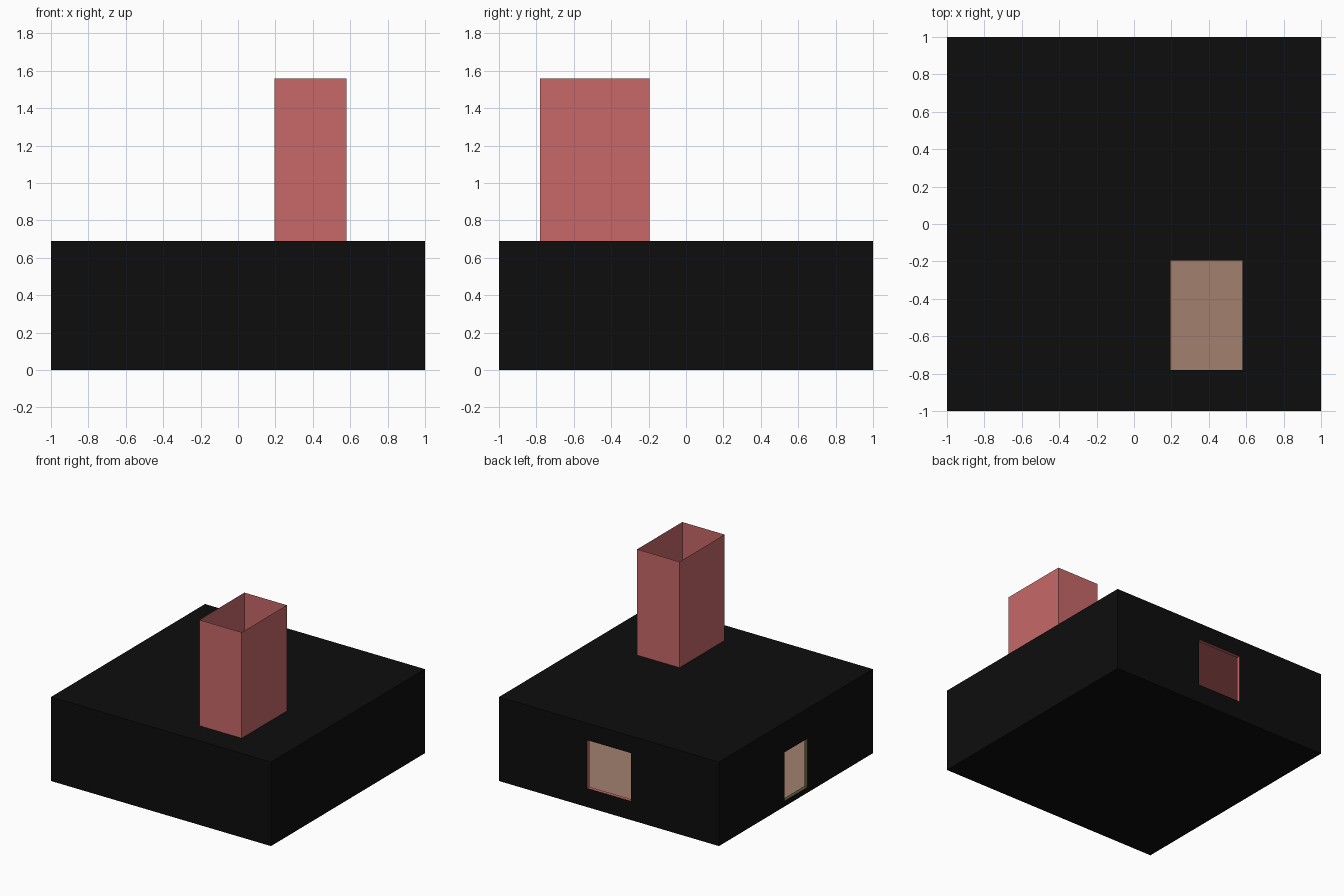
import bpy, bmesh

if "Cube" in bpy.data.objects:
    bpy.data.objects.remove(bpy.data.objects["Cube"])

H = 0.69      # block height
T = 0.03      # wall thickness


def material(name, rgb):
    m = bpy.data.materials.new(name)
    m.diffuse_color = (*rgb, 1)
    m.use_nodes = True
    m.node_tree.nodes["Principled BSDF"].inputs["Base Color"].default_value = m.diffuse_color
    return m


BLACK = material("black", (0.004, 0.004, 0.004))
PINK = material("pink", (0.58, 0.14, 0.14))
TAN = material("tan", (0.36, 0.22, 0.16))
OLIVE = material("olive", (0.10, 0.09, 0.03))


def box(name, lo, hi, mats, open_ends=False):
    """Axis-aligned box; a second material goes on the bottom face."""
    bm = bmesh.new()
    bmesh.ops.create_cube(bm, size=1)
    for v in bm.verts:
        v.co = [(a + b) / 2 + c * (b - a) for a, b, c in zip(lo, hi, v.co)]
    bm.normal_update()
    if open_ends:
        ends = [f for f in bm.faces if abs(f.normal.z) > 0.5]
        bmesh.ops.delete(bm, geom=ends, context='FACES_ONLY')
    if len(mats) > 1:
        for f in bm.faces:
            f.material_index = int(f.normal.z < -0.5)
    me = bpy.data.meshes.new(name)
    bm.to_mesh(me)
    bm.free()
    for m in mats:
        me.materials.append(m)
    ob = bpy.data.objects.new(name, me)
    bpy.context.collection.objects.link(ob)
    return ob


def cut(target, cutter):
    """Subtract the cutter, keep its materials on the cut faces, then drop it."""
    mod = target.modifiers.new("cut", 'BOOLEAN')
    mod.operation = 'DIFFERENCE'
    mod.solver = 'EXACT'
    mod.material_mode = 'TRANSFER'
    mod.object = cutter
    cutter.hide_render = True
    bpy.context.view_layer.objects.active = target
    bpy.ops.object.modifier_apply(modifier=mod.name)
    bpy.data.objects.remove(cutter)


# Black outer block, hollowed into a room with pink walls and tan floor
shell = box("house_shell", (-1, -1, 0), (1, 1, H), [BLACK])
cut(shell, box("room_cutter", (-1 + T, -1 + T, T), (1 - T, 1 - T, H - T), [PINK, TAN]))

# Window in the back wall, doorway in the left wall, skylight hole in the roof
cut(shell, box("window_cutter", (-0.2, 0.9, 0.155), (0.2, 1.1, 0.55), [PINK]))
cut(shell, box("door_cutter", (-1.1, -0.15, 0.045), (-0.9, 0.15, 0.445), [OLIVE]))
X0, X1, Y0, Y1 = 0.195, 0.58, -0.78, -0.195
cut(shell, box("shaft_cutter", (X0, Y0, 0.5), (X1, Y1, 0.9), [PINK]))

# Thin open light shaft rising from the roof
box("light_shaft", (X0, Y0, H), (X1, Y1, 1.56), [PINK], open_ends=True)
